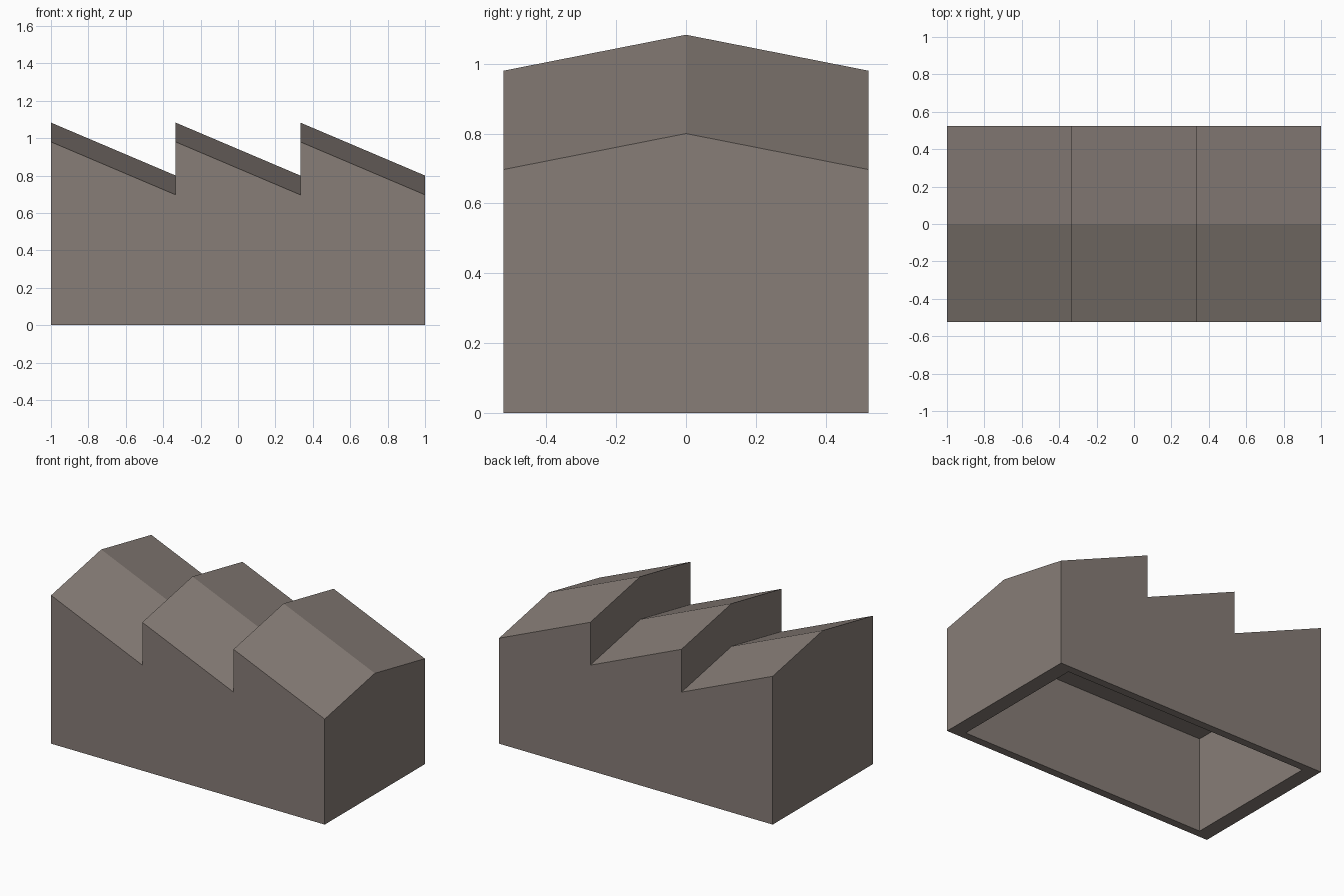
import bpy
import bmesh

cube = bpy.data.objects.get("Cube")
if cube:
    bpy.data.objects.remove(cube, do_unlink=True)

HALF_X, HALF_Y = 1.0, 0.523
HIGH_EAVE, LOW_EAVE, RIDGE_RISE = 0.98, 0.697, 0.103
BAYS = 3
CAVITY = 0.9  # cavity size relative to the outer walls

# One plain material
stone = bpy.data.materials.new("warm grey stone")
colour = (0.242, 0.205, 0.184, 1.0)
stone.use_nodes = True
stone.diffuse_color = colour
bsdf = next(n for n in stone.node_tree.nodes if n.type == "BSDF_PRINCIPLED")
bsdf.inputs["Base Color"].default_value = colour
bsdf.inputs["Roughness"].default_value = 0.9

bm = bmesh.new()


def rectangle(scale, z):
    """Ring of four corners, starting at the front left end (-x, -y)."""
    return [bm.verts.new((sx * HALF_X * scale, sy * HALF_Y * scale, z))
            for sx, sy in ((-1, -1), (1, -1), (1, 1), (-1, 1))]


def bridge(a, b):
    """Join two rings of corners with quads."""
    for i in range(len(a)):
        j = (i + 1) % len(a)
        bm.faces.new((a[i], a[j], b[j], b[i]))


# Roof cross-sections: each bay falls from a high gable to a low one
sections = []
bay_width = 2 * HALF_X / BAYS
for bay in range(BAYS):
    start = -HALF_X + bay * bay_width
    for x, eave in ((start, HIGH_EAVE), (start + bay_width, LOW_EAVE)):
        sections.append([bm.verts.new(p) for p in (
            (x, -HALF_Y, eave), (x, 0, eave + RIDGE_RISE), (x, HALF_Y, eave))])

# Roof slopes and the upright gables between bays
for a, b in zip(sections, sections[1:]):
    for i in range(2):
        bm.faces.new((a[i], b[i], b[i + 1], a[i + 1]))

# Outer walls: sawtooth long sides and gabled ends
base = rectangle(1, 0)
bm.faces.new([base[0], base[1]] + [s[0] for s in reversed(sections)])
bm.faces.new([base[2], base[3]] + [s[2] for s in sections])
bm.faces.new([base[1], base[2]] + sections[-1][::-1])
bm.faces.new([base[3], base[0]] + sections[0])

# Bottom rim and the open box-shaped cavity with a flat ceiling
rim = rectangle(CAVITY, 0)
ceiling = rectangle(CAVITY, CAVITY * LOW_EAVE)
bridge(base, rim)
bridge(rim, ceiling)
bm.faces.new(ceiling)

bmesh.ops.recalc_face_normals(bm, faces=bm.faces)
mesh = bpy.data.meshes.new("sawtooth_hall")
bm.to_mesh(mesh)
bm.free()
mesh.materials.append(stone)
hall = bpy.data.objects.new("sawtooth_hall", mesh)
bpy.context.collection.objects.link(hall)
